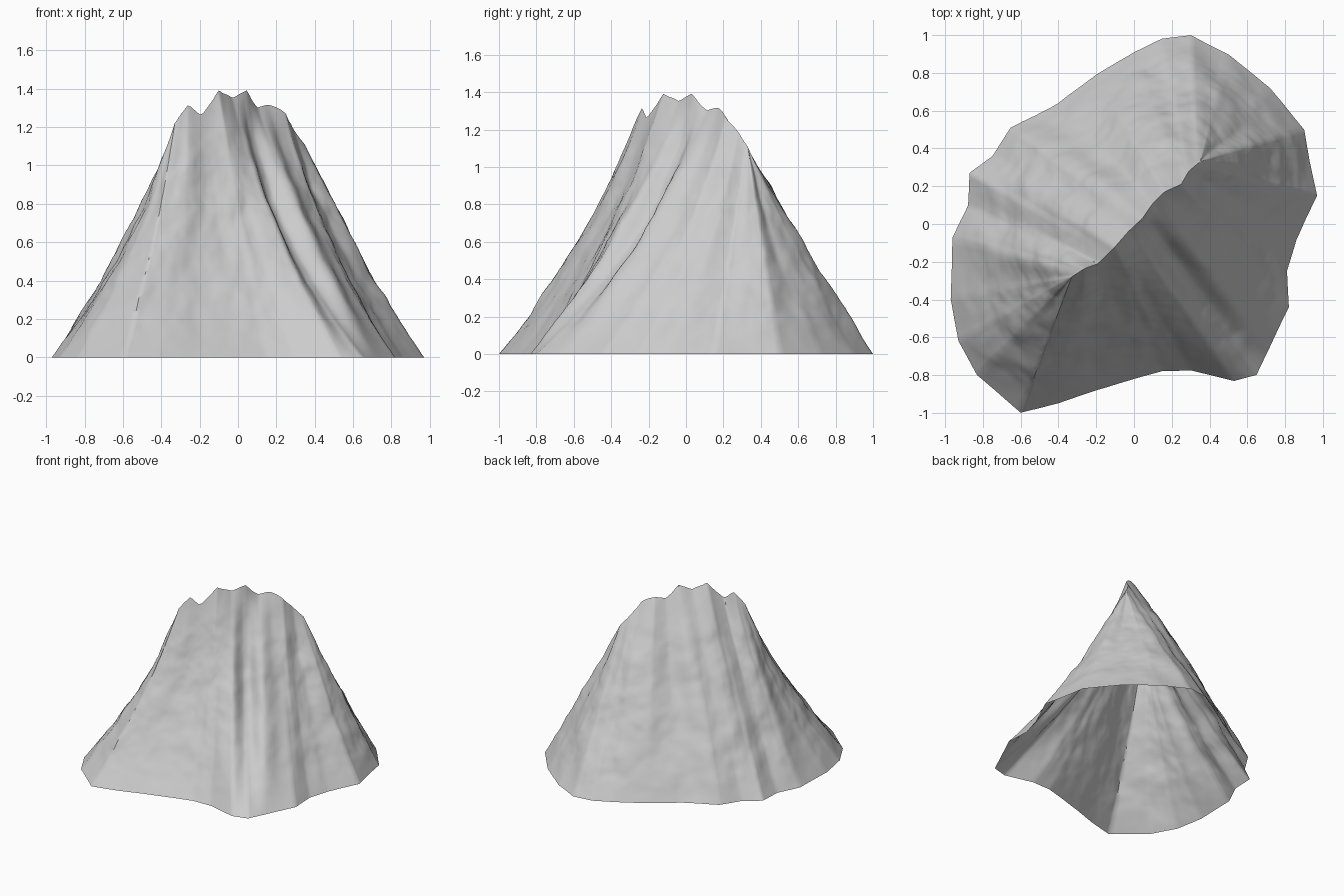
import bpy, bmesh, math
from mathutils import Vector, noise

if "Cube" in bpy.data.objects:
    bpy.data.objects.remove(bpy.data.objects["Cube"])

# Summit ridge, from front-left end to back-right end (x, y, z)
RIDGE = [(-.33, -.28, 1.22), (-.26, -.235, 1.31), (-.19, -.21, 1.26), (-.10, -.12, 1.39),
         (-.03, -.04, 1.355), (.045, .03, 1.385), (.10, .11, 1.30), (.16, .17, 1.32),
         (.25, .21, 1.27), (.29, .28, 1.19), (.35, .33, 1.11)]

# Foot outline, counter-clockwise: x, y, ridge position it climbs to (0..10), concavity
FOOT = [(-.60, -1.0, 0, .35), (-.40, -.95, .6, .42), (-.20, -.88, 1.4, .42), (0, -.82, 2.2, .4),
        (.15, -.78, 2.8, .35), (.30, -.775, 3.3, .33), (.53, -.83, 4.0, .4), (.65, -.80, 5.0, .85),
        (.72, -.65, 6.2, .25), (.82, -.44, 7.6, .5), (.81, -.25, 8.5, .4), (.86, -.08, 9.1, .35),
        (.97, .15, 9.8, .15), (.93, .33, 10, .05), (.90, .50, 10, .05), (.72, .72, 10, .2),
        (.50, .90, 10, .15), (.30, 1.0, 9.8, .1), (.15, .98, 9.0, .0), (0, .91, 8, -.15),
        (-.20, .79, 7, -.12), (-.40, .64, 6, -.02), (-.65, .51, 4.6, -.1), (-.75, .36, 3.6, -.17),
        (-.87, .27, 2.6, .05), (-.88, .10, 1.6, .1), (-.96, -.07, .6, .25), (-.97, -.40, 0, .4),
        (-.93, -.62, 0, .4), (-.83, -.80, 0, .38)]
PER, LEVELS = 8, 64


def ridge_point(s):
    i = min(int(s), len(RIDGE) - 2)
    p = Vector(RIDGE[i]).lerp(Vector(RIDGE[i + 1]), s - i)
    p.z += .012 * noise.noise(p * 14)
    return p


def foot_point(k):
    i, u = divmod(k, PER)
    u /= PER
    a, b = FOOT[i], FOOT[(i + 1) % len(FOOT)]
    w = u * u * (3 - 2 * u)
    return [a[0] + (b[0] - a[0]) * u, a[1] + (b[1] - a[1]) * u,
            a[2] + (b[2] - a[2]) * u, a[3] + (b[3] - a[3]) * w]


# Mountain shell: flanks lofted from foot to ridge, open underneath
bm = bmesh.new()
columns = []
for k in range(len(FOOT) * PER):
    x, y, s, c = foot_point(k)
    foot, top = Vector((x, y, 0)), ridge_point(s)
    out = Vector((x - top.x, y - top.y, 0)).normalized()
    ang = math.atan2(y, x)
    column = []
    for j in range(LEVELS + 1):
        t = j / LEVELS
        f = t + c * t * (1 - t)
        p = foot.lerp(top, f)
        p.z = top.z * t
        # gullies run downhill, finer rock breaks them up
        fade = min(1, .15 + t * 6) * min(1, (1 - t) * 4)
        g = noise.noise(Vector((math.cos(ang) * 4, math.sin(ang) * 4, p.z * 1.6)))
        r = noise.fractal(p * 5, 1.0, 2.0, 4)
        p += out * fade * (.015 * g + .014 * r)
        column.append(bm.verts.new(p))
    columns.append(column)
for a, b in zip(columns, columns[1:] + columns[:1]):
    for j in range(LEVELS):
        bm.faces.new((a[j], b[j], b[j + 1], a[j + 1]))
bmesh.ops.remove_doubles(bm, verts=[c[-1] for c in columns], dist=.012)
bmesh.ops.recalc_face_normals(bm, faces=bm.faces)

mesh = bpy.data.meshes.new("mountain")
bm.to_mesh(mesh)
bm.free()
mountain = bpy.data.objects.new("mountain", mesh)
bpy.context.collection.objects.link(mountain)
bpy.context.view_layer.objects.active = mountain
mountain.select_set(True)
bpy.ops.object.shade_smooth_by_angle(angle=math.radians(50))
